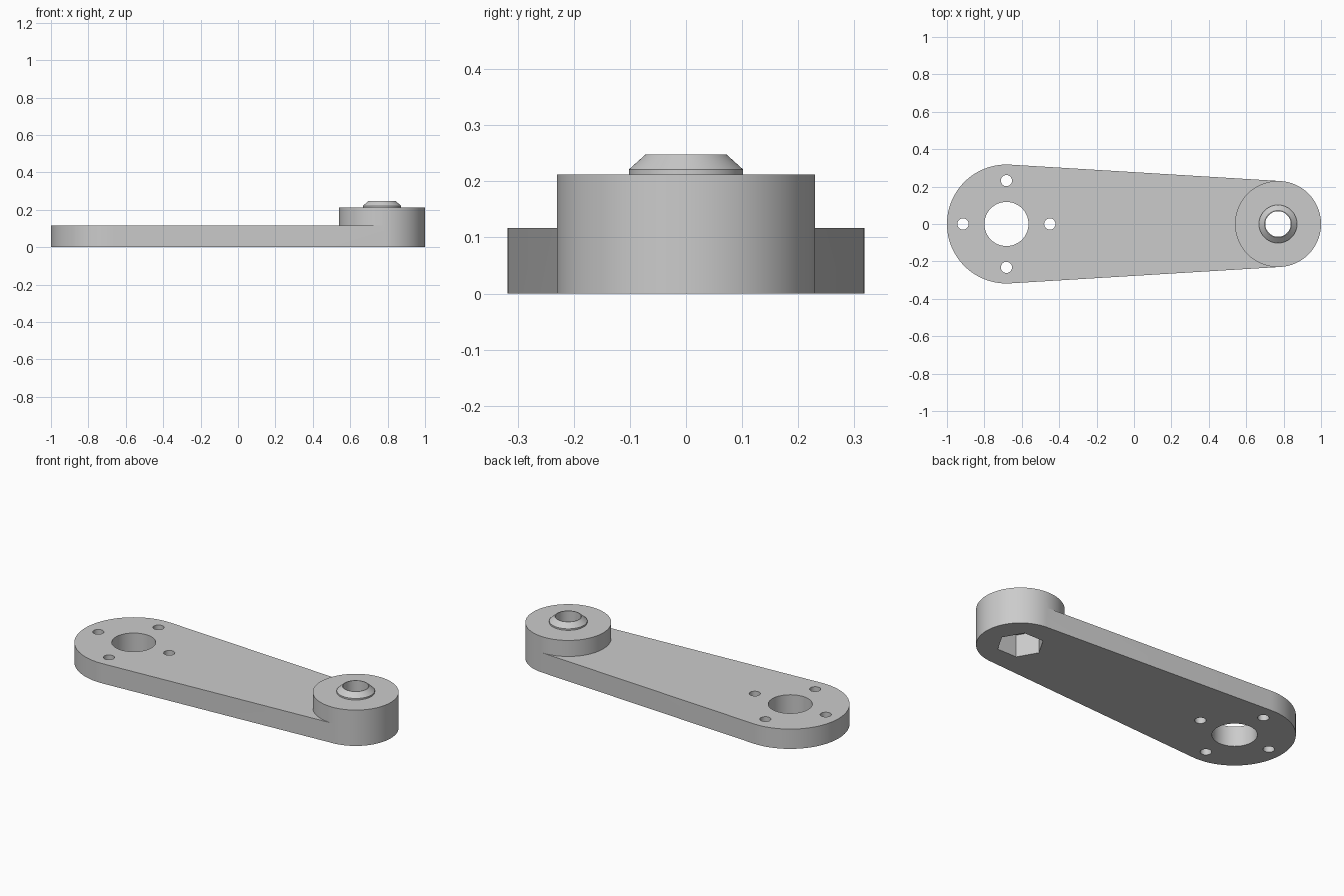
import bpy, bmesh
from math import acos, cos, sin, pi
from mathutils import Vector

if "Cube" in bpy.data.objects:
    bpy.data.objects.remove(bpy.data.objects["Cube"], do_unlink=True)

BIG, BIG_R = Vector((-0.682, 0, 0)), 0.318
END, END_R = Vector((0.77, 0, 0)), 0.23
PLATE_H, BOSS_H, RIM_H, TOP_H = 0.117, 0.212, 0.221, 0.248
SEG = 48

metal = bpy.data.materials.new("plain grey")
metal.use_nodes = True
grey = (0.6, 0.6, 0.6, 1)
metal.diffuse_color = grey
metal.node_tree.nodes["Principled BSDF"].inputs["Base Color"].default_value = grey


def arc(centre, radius, start, end):
    """Points along an arc, both ends included."""
    angles = [start + (end - start) * i / SEG for i in range(SEG + 1)]
    return [centre + Vector((cos(a), sin(a), 0)) * radius for a in angles]


def step(bm, face, z, scale=1.0):
    """Extrude the boss face to a new height and radius."""
    new = bmesh.ops.extrude_discrete_faces(bm, faces=[face])["faces"][0]
    for v in new.verts:
        v.co = END + (v.co - END) * scale
        v.co.z = z
    return new


# Arm outline: tangent lines joining two round ends
t = acos((BIG_R - END_R) / (END - BIG).length)
bm = bmesh.new()
big = [bm.verts.new(p) for p in arc(BIG, BIG_R, t, 2 * pi - t)]
front = [bm.verts.new(p) for p in arc(END, END_R, -t, t)]
back = [bm.verts.new(p) for p in arc(END, END_R, t, 2 * pi - t)[1:-1]]
floor = [bm.faces.new(big + [front[0]] + back[::-1] + [front[-1]]),
         bm.faces.new(front + back)]

# Plate thickness, then the raised boss and its tapered collar
grown = bmesh.ops.extrude_face_region(bm, geom=floor, use_keep_orig=True)["geom"]
for v in (g for g in grown if isinstance(g, bmesh.types.BMVert)):
    v.co.z = PLATE_H
tops = [g for g in grown if isinstance(g, bmesh.types.BMFace)]
boss = max(tops, key=lambda f: min(v.co.x for v in f.verts))
boss = step(bm, boss, BOSS_H)
boss = step(bm, boss, BOSS_H, 0.102 / END_R)
boss = step(bm, boss, RIM_H)
step(bm, boss, TOP_H, 0.072 / 0.102)
bmesh.ops.recalc_face_normals(bm, faces=bm.faces)
mesh = bpy.data.meshes.new("lever_arm")
bm.to_mesh(mesh)
bm.free()
arm = bpy.data.objects.new("lever_arm", mesh)
bpy.context.collection.objects.link(arm)
mesh.materials.append(metal)
bpy.context.view_layer.objects.active = arm


def cut(x, y, radius, sides, top=0.4):
    """Cut a straight hole from below up to the given height."""
    bpy.ops.mesh.primitive_cylinder_add(vertices=sides, radius=radius, depth=top + 0.1,
                                        location=(x, y, (top - 0.1) / 2))
    tool = bpy.context.object
    tool.name = "hole_cutter"
    tool.hide_render = True
    tool.data.materials.append(metal)
    if sides == 6:
        tool.rotation_euler.z = pi / 6
    bpy.context.view_layer.objects.active = arm
    mod = arm.modifiers.new("hole", "BOOLEAN")
    mod.operation, mod.solver, mod.object = "DIFFERENCE", "EXACT", tool
    bpy.ops.object.modifier_apply(modifier=mod.name)
    bpy.data.objects.remove(tool, do_unlink=True)


# Centre hole with four bolt holes, then bore and hexagonal pocket
cut(BIG.x, 0, 0.118, 64)
for i in range(4):
    cut(BIG.x + 0.232 * cos(i * pi / 2), 0.232 * sin(i * pi / 2), 0.03, 32)
cut(END.x, 0, 0.068, 48)
cut(END.x, 0, 0.125, 6, 0.13)

bpy.ops.object.select_all(action="DESELECT")
arm.select_set(True)
bpy.ops.object.shade_smooth_by_angle()
